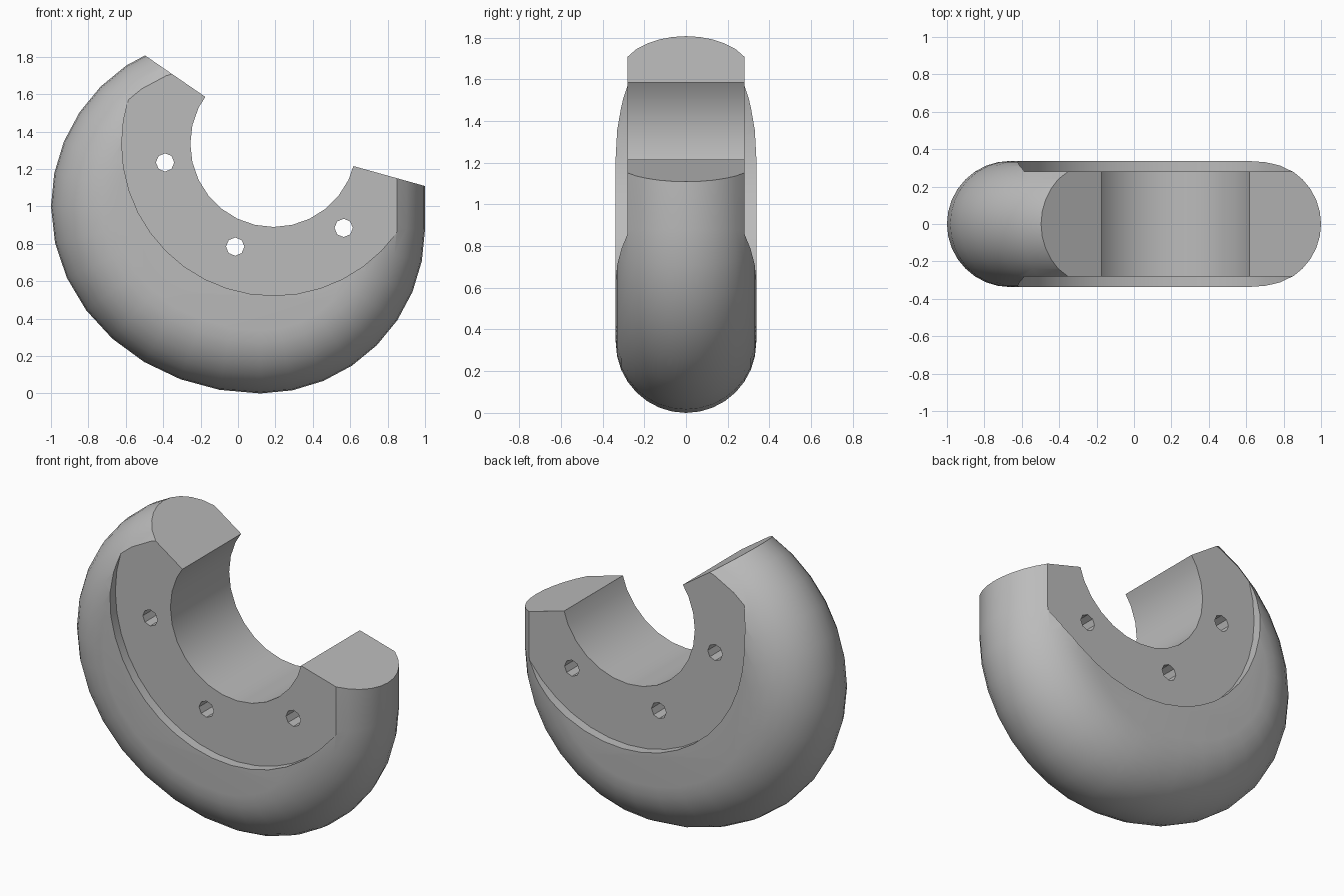
import bpy, bmesh
from math import sin, cos, pi, radians, hypot
from mathutils import Vector

cube = bpy.data.objects.get("Cube")
if cube:
    bpy.data.objects.remove(cube, do_unlink=True)

HUB_X, HUB_Z = 0.19, 1.335     # centre of bore and recess
EDGE = 0.337                   # rounded rim radius, also half the thickness
RECESS_Y = 0.28

grey = bpy.data.materials.new("plain grey")
grey.use_nodes = True
grey.diffuse_color = (0.5, 0.5, 0.5, 1)
grey.node_tree.nodes["Principled BSDF"].inputs["Base Color"].default_value = (0.5, 0.5, 0.5, 1)


def mesh_object(name, bm):
    bmesh.ops.recalc_face_normals(bm, faces=bm.faces)
    mesh = bpy.data.meshes.new(name)
    bm.to_mesh(mesh)
    bm.free()
    obj = bpy.data.objects.new(name, mesh)
    bpy.context.collection.objects.link(obj)
    return obj


def loft(name, rings):
    """Join equal closed rings into a capped solid."""
    bm = bmesh.new()
    loops = [[bm.verts.new(p) for p in ring] for ring in rings]
    n = len(loops[0])
    for a, b in zip(loops, loops[1:]):
        for i in range(n):
            j = (i + 1) % n
            bm.faces.new((a[i], a[j], b[j], b[i]))
    bm.faces.new(loops[0])
    bm.faces.new(loops[-1])
    return mesh_object(name, bm)


# Outline in x-z from elliptical arcs: centre x, centre z, radius x, radius z, start angle
arcs = [(0.12, 0.88, 0.88, 0.88, -90), (0.494, 1.4, 0.506, 0.506, 0),
        (-0.094, 1.0, 0.906, 0.906, 90), (0.12, 1.0, 1.12, 1.0, 180)]
STEPS = 8
outline = []
for cx, cz, rx, rz, start in arcs:
    for s in range(STEPS + 1):
        t = radians(start + 90 * s / STEPS)
        p = Vector((cx + rx * cos(t), cz + rz * sin(t)))
        normal = Vector((cos(t) / rx, sin(t) / rz)).normalized()
        if all((p - q).length > 0.001 for q, _ in outline):
            outline.append((p, normal))

# Solid body with a half-round rim
rings = []
for k in range(17):
    a = -pi / 2 + pi * k / 16
    inset = EDGE * (1 - cos(a))
    rings.append([(p.x - n.x * inset, EDGE * sin(a), p.y - n.y * inset) for p, n in outline])
body = loft("rounded_body", rings)
body.data.materials.append(grey)


def disc(name, x, z, radius, y0, y1, sides):
    """Cylinder along y, used as a cutter."""
    angles = [2 * pi * i / sides for i in range(sides)]
    return loft(name, [[(x + radius * cos(a), y, z + radius * sin(a)) for a in angles]
                       for y in (y0, y1)])


# Cutters: open mouth, bore, recess on each side, bolt holes
mouth = [(HUB_X, HUB_Z)]
for deg in (-15.6, 65, 145.5):
    mouth.append((HUB_X + 3 * cos(radians(deg)), HUB_Z + 3 * sin(radians(deg))))
cutters = [loft("mouth_cutter", [[(x, y, z) for x, z in mouth] for y in (-1, 1)]),
           disc("bore_cutter", HUB_X, HUB_Z, 0.445, -1, 1, 28)]
for side in (-1, 1):
    cutters.append(disc("recess_cutter", HUB_X, HUB_Z, 0.812, side * RECESS_Y, side, 40))
for x, z in ((-0.39, 1.235), (-0.015, 0.785), (0.565, 0.885)):
    cutters.append(disc("hole_cutter", x, z, 0.049, -1, 1, 8))

bpy.ops.object.select_all(action='DESELECT')
bpy.context.view_layer.objects.active = body
body.select_set(True)
for cutter in cutters:
    cutter.hide_render = True
    mod = body.modifiers.new("cut", 'BOOLEAN')
    mod.operation = 'DIFFERENCE'
    mod.solver = 'EXACT'
    mod.object = cutter
    bpy.ops.object.modifier_apply(modifier=mod.name)
    bpy.data.objects.remove(cutter, do_unlink=True)

bpy.ops.object.shade_smooth_by_angle(angle=radians(26))
